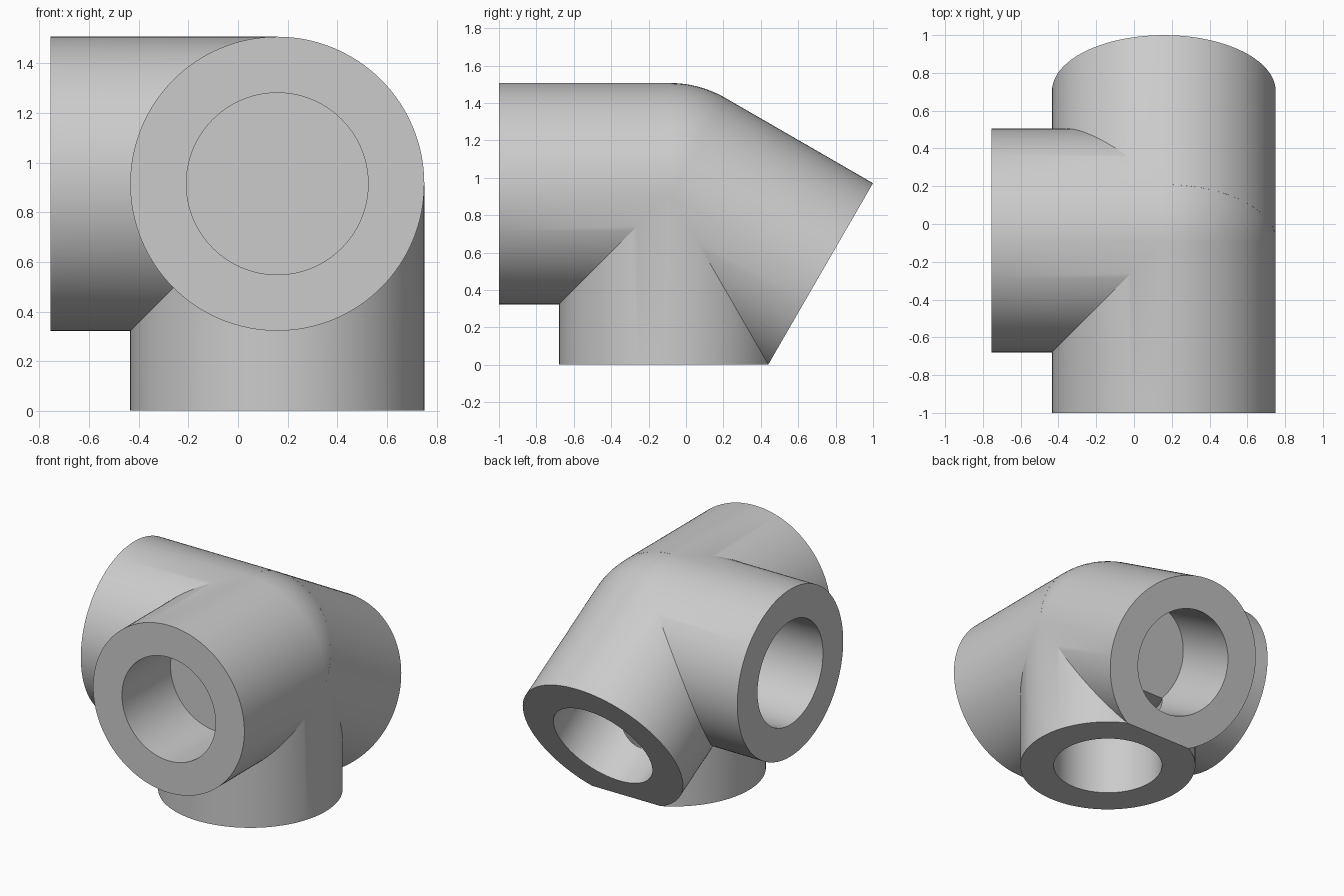
import bpy, bmesh, math
from mathutils import Vector

if "Cube" in bpy.data.objects:
    bpy.data.objects.remove(bpy.data.objects["Cube"])

CENTRE = Vector((0.158, -0.087, 0.915))
OUTER, BORE, REACH, BORE_START = 0.592, 0.366, 0.913, 0.37
SLOPE = math.radians(30)
AXES = {
    "front": Vector((0, -1, 0)),
    "side": Vector((-1, 0, 0)),
    "bottom": Vector((0, 0, -1)),
    "back": Vector((0, math.cos(SLOPE), -math.sin(SLOPE))),
}

grey = bpy.data.materials.new("light_grey")
grey.use_nodes = True
colour = (0.6, 0.6, 0.6, 1)
grey.diffuse_color = colour
grey.node_tree.nodes["Principled BSDF"].inputs["Base Color"].default_value = colour


def activate(ob):
    bpy.ops.object.select_all(action="DESELECT")
    ob.select_set(True)
    bpy.context.view_layer.objects.active = ob


def cylinder(name, axis, radius, start, end):
    """Closed cylinder along an axis leaving the joint centre."""
    bpy.ops.mesh.primitive_cylinder_add(
        vertices=128, radius=radius, depth=end - start,
        location=CENTRE + axis * (start + end) / 2,
        rotation=axis.to_track_quat("Z", "Y").to_euler())
    ob = bpy.context.object
    ob.name = name
    return ob


def combine(target, tool, operation):
    """Apply a boolean and discard the tool."""
    activate(target)
    mod = target.modifiers.new("join", "BOOLEAN")
    mod.operation, mod.solver, mod.object = operation, "EXACT", tool
    bpy.ops.object.modifier_apply(modifier=mod.name)
    bpy.data.objects.remove(tool)


# Rounded joint where the tubes meet
bpy.ops.mesh.primitive_uv_sphere_add(
    segments=96, ring_count=48, radius=OUTER * 0.9995, location=CENTRE,
    rotation=(0, math.pi / 2, 0))
fitting = bpy.context.object
fitting.name = "pipe_fitting"
activate(fitting)
bpy.ops.object.transform_apply(location=True, rotation=True, scale=True)

# Outer tubes, made overlong and then trimmed
for name, axis in AXES.items():
    combine(fitting, cylinder(name + "_tube", axis, OUTER, 0, REACH + 0.15), "UNION")

# Flat mouths: each end plane trims the whole body
bm = bmesh.new()
bm.from_mesh(fitting.data)
for axis in AXES.values():
    cut = bmesh.ops.bisect_plane(
        bm, geom=bm.verts[:] + bm.edges[:] + bm.faces[:], dist=1e-5,
        plane_co=CENTRE + axis * REACH, plane_no=axis, clear_outer=True)
    rim = [e for e in cut["geom_cut"]
           if isinstance(e, bmesh.types.BMEdge) and e.is_boundary]
    bmesh.ops.holes_fill(bm, edges=rim, sides=0)
bmesh.ops.recalc_face_normals(bm, faces=bm.faces[:])
bm.to_mesh(fitting.data)
bm.free()

# Blind bores
for name, axis in AXES.items():
    combine(fitting, cylinder(name + "_bore", axis, BORE, BORE_START, REACH + 0.1),
            "DIFFERENCE")

fitting.data.materials.clear()
fitting.data.materials.append(grey)
for face in fitting.data.polygons:
    face.material_index = 0
activate(fitting)
bpy.ops.object.shade_smooth_by_angle(angle=math.radians(25))
